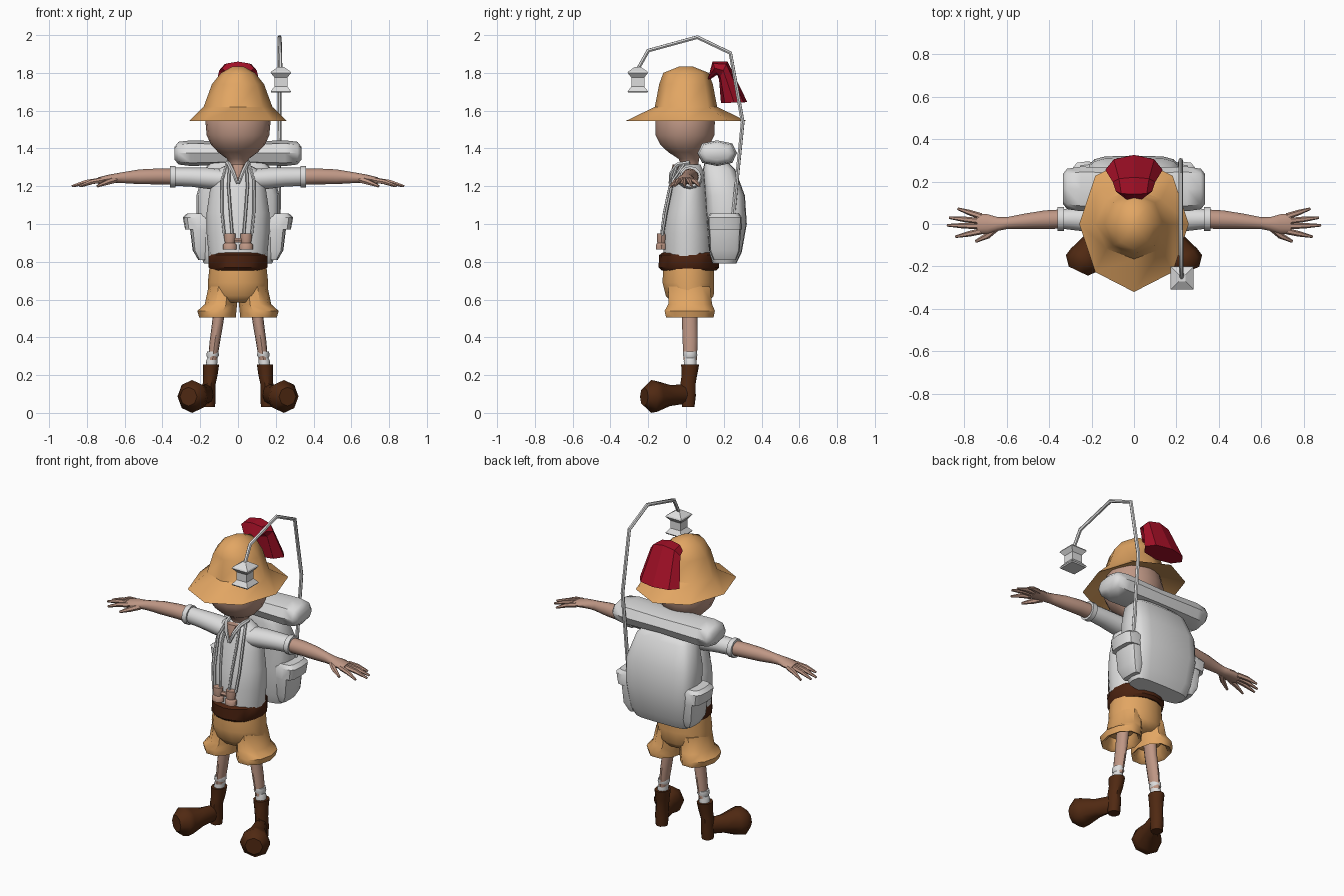
import bpy, bmesh, math
from mathutils import Vector

COLORS = {
    "tan_cloth": (0.76, 0.38, 0.125), "white_cloth": (0.72, 0.72, 0.72),
    "skin": (0.52, 0.31, 0.235), "boot_brown": (0.08, 0.022, 0.006),
    "belt_brown": (0.07, 0.016, 0.005), "plume_red": (0.37, 0.005, 0.02),
}
MATS = {}
for key, c in COLORS.items():
    MATS[key] = bpy.data.materials.new(key)
    MATS[key].diffuse_color = (*c, 1)


def finish(ob, mat, mirror, angle):
    me = ob.data
    me.materials.clear()
    me.materials.append(MATS[mat])
    for p in me.polygons:
        p.use_smooth = True
    me.set_sharp_from_angle(angle=math.radians(angle))
    if mirror:
        m = ob.modifiers.new("Mirror", "MIRROR")
        m.use_mirror_merge = False
    return ob


def loft(name, rings, mat, n=12, u=(1, 0, 0), v=(0, 1, 0), power=1.0,
         caps=(True, True), mirror=False, angle=40):
    """Skin elliptical rings (x, y, z, radius_u, radius_v[, own v direction])."""
    bm = bmesh.new()
    loops = []
    pw = lambda t: math.copysign(abs(t) ** power, t) if abs(t) > 1e-6 else 0
    for r in rings:
        vd = Vector(r[5]) if len(r) > 5 else Vector(v)
        loop = []
        for i in range(n):
            t = 2 * math.pi * i / n
            loop.append(bm.verts.new(Vector(r[:3]) + Vector(u) * r[3] * pw(math.cos(t))
                                     + vd * r[4] * pw(math.sin(t))))
        loops.append(loop)
    for a, b in zip(loops, loops[1:]):
        for i in range(n):
            j = (i + 1) % n
            bm.faces.new((a[i], a[j], b[j], b[i]))
    if caps[0]:
        bm.faces.new(loops[0][::-1])
    if caps[1]:
        bm.faces.new(loops[-1])
    bmesh.ops.recalc_face_normals(bm, faces=bm.faces)
    me = bpy.data.meshes.new(name)
    bm.to_mesh(me)
    bm.free()
    ob = bpy.data.objects.new(name, me)
    bpy.context.collection.objects.link(ob)
    return finish(ob, mat, mirror, angle)


def tube(name, pts, mat, mirror=False):
    """Round tube through points (x, y, z, radius)."""
    cu = bpy.data.curves.new(name, "CURVE")
    cu.dimensions = "3D"
    cu.bevel_depth = 1.0
    cu.bevel_resolution = 1
    cu.use_fill_caps = True
    sp = cu.splines.new("POLY")
    sp.points.add(len(pts) - 1)
    for p, q in zip(sp.points, pts):
        p.co = (*q[:3], 1)
        p.radius = q[3]
    ob = bpy.data.objects.new(name, cu)
    bpy.context.collection.objects.link(ob)
    bpy.ops.object.select_all(action="DESELECT")
    ob.select_set(True)
    bpy.context.view_layer.objects.active = ob
    bpy.ops.object.convert(target="MESH")
    return finish(bpy.context.object, mat, mirror, 50)


X, Y, Z = (1, 0, 0), (0, 1, 0), (0, 0, 1)

# Head and neck
loft("head", [(0, .02, 1.22, .04, .045), (0, .02, 1.31, .044, .046), (0, .015, 1.345, .058, .055),
              (0, 0, 1.38, .105, .095), (0, -.005, 1.42, .143, .133), (0, -.005, 1.47, .166, .158),
              (0, -.005, 1.54, .172, .16), (0, -.005, 1.62, .15, .145)], "skin", 18)

# Sun hat with brim, hollow underneath
loft("hat", [(0, 0, 1.60, .15, .145), (0, 0, 1.545, .258, .32), (0, 0, 1.62, .182, .165),
             (0, 0, 1.74, .138, .142), (0, 0, 1.80, .09, .12), (0, 0, 1.834, .03, .035)],
     "tan_cloth", 8, caps=(False, True), angle=45)

# Plume folding over the back of the hat: (outer y, z), (inner y, z), half width
plume = []
for (y0, z0), (y1, z1), w in [((.125, 1.80), (.112, 1.755), .04), ((.14, 1.86), (.165, 1.79), .085),
                              ((.22, 1.86), (.175, 1.765), .10), ((.325, 1.645), (.185, 1.64), .135)]:
    plume.append((0, (y0 + y1) / 2, (z0 + z1) / 2, w, .5, (0, y0 - y1, z0 - z1)))
loft("plume", plume, "plume_red", 8, angle=20)

# Shirt, sleeves and cuffs
loft("shirt", [(0, .01, .83, .155, .13), (0, .01, .95, .166, .13), (0, .01, 1.06, .166, .118),
               (0, .018, 1.17, .15, .10), (0, .02, 1.24, .14, .085), (0, .022, 1.285, .115, .07),
               (0, .022, 1.315, .055, .055)], "white_cloth", 18, angle=60)
loft("sleeve", [(.07, .02, 1.235, .07, .055), (.16, .02, 1.242, .06, .056), (.25, .022, 1.248, .055, .05),
                (.34, .024, 1.25, .046, .048)], "white_cloth", 12, Y, Z, mirror=True)
loft("sleeve_cuff", [(.33, .024, 1.25, .046, .046), (.33, .024, 1.25, .057, .056),
                     (.36, .024, 1.25, .057, .056), (.36, .024, 1.25, .046, .046)],
     "white_cloth", 12, Y, Z, mirror=True)

# Open collar: skin wedge and rolled edges
loft("chest_opening", [(0, -.05, 1.315, .042, .02), (0, -.06, 1.275, .022, .02), (0, -.07, 1.23, .002, .012)],
     "skin", 8)
tube("collar", [(.055, .02, 1.325, .012), (.046, -.045, 1.315, .012), (.024, -.078, 1.27, .011),
                (.003, -.085, 1.215, .007)], "white_cloth", True)

# Binoculars and their cords
tube("cord_outer", [(.06, -.01, 1.315, .008), (.085, -.07, 1.23, .008), (.084, -.105, 1.06, .008),
                    (.072, -.125, .94, .008)], "white_cloth", True)
tube("cord_inner", [(.045, -.05, 1.30, .008), (.05, -.085, 1.20, .008), (.04, -.115, 1.06, .008),
                    (.03, -.13, .94, .008)], "white_cloth", True)
loft("binocular_barrel", [(.043, -.13, .865, .036, .03), (.043, -.13, .89, .036, .03),
                          (.043, -.13, .90, .026, .023), (.043, -.13, .925, .03, .026),
                          (.043, -.13, .95, .03, .024)], "skin", 10, mirror=True)
loft("binocular_bridge", [(-.03, -.13, .915, .012, .014), (.03, -.13, .915, .012, .014)], "skin", 6, Y, Z)

# Arms, hands and fingers
loft("arm", [(.33, .024, 1.25, .045, .043), (.42, .02, 1.252, .044, .042), (.52, .012, 1.25, .036, .039),
             (.60, .004, 1.246, .028, .03), (.64, 0, 1.243, .032, .026), (.69, 0, 1.238, .046, .022),
             (.74, 0, 1.23, .046, .017)], "skin", 12, Y, Z, mirror=True)
FINGERS = [(.72, .036, .83, .072), (.73, .014, .87, .03), (.73, -.010, .88, -.006), (.72, -.034, .84, -.06)]
for i, (x0, y0, x1, y1) in enumerate(FINGERS):
    tube(f"finger_{i + 1}", [(x0, y0, 1.232, .015), ((x0 + x1) / 2, (y0 + y1) / 2, 1.222, .013),
                             (x1, y1, 1.20, .006)], "skin", True)
tube("thumb", [(.65, -.018, 1.235, .018), (.69, -.055, 1.222, .015), (.745, -.082, 1.20, .007)], "skin", True)

# Belt
loft("belt", [(0, .015, .755, .145, .145), (0, .015, .77, .155, .16), (0, .015, .835, .155, .158),
              (0, .015, .848, .145, .14)], "belt_brown", 16)

# Shorts with turned-up leg cuffs
loft("shorts", [(0, .015, .78, .15, .138), (0, .012, .69, .16, .14), (0, .02, .62, .16, .13),
                (0, .02, .585, .11, .10)], "tan_cloth", 14, angle=50)
loft("shorts_leg", [(.08, .018, .67, .076, .115), (.09, .022, .575, .086, .122), (.112, .02, .54, .103, .14),
                    (.108, .02, .505, .098, .132), (.105, .02, .515, .08, .11), (.10, .02, .57, .06, .09)],
     "tan_cloth", 10, mirror=True, angle=45)

# Legs and socks
loft("leg", [(.095, .02, .60, .034, .042), (.107, .02, .48, .03, .041), (.122, .022, .38, .028, .04),
             (.135, .022, .28, .024, .035)], "skin", 12, mirror=True)
loft("sock", [(.142, .022, .23, .03, .033), (.139, .022, .275, .03, .034), (.136, .022, .29, .026, .031),
              (.134, .022, .305, .034, .038), (.134, .022, .325, .03, .036)], "white_cloth", 12, mirror=True)

# Boots: shaft plus bulbous foot turned outward
loft("boot_shaft", [(.155, .012, .03, .034, .034), (.155, .012, .09, .036, .042), (.153, .01, .15, .034, .042),
                    (.146, .018, .20, .038, .043), (.143, .022, .255, .043, .05)],
     "boot_brown", 10, mirror=True)
loft("boot_foot", [(.15, .025, .095, .025, .035), (.165, -.02, .098, .038, .052), (.195, -.085, .092, .052, .056),
                   (.228, -.15, .087, .078, .08), (.243, -.183, .087, .086, .087), (.262, -.222, .086, .05, .05)],
     "boot_brown", 8, (.9, .43, 0), Z, mirror=True, angle=50)

# Backpack: (low y, high y, z, half width)
pack = [(0, (a + b) / 2, z, w, (b - a) / 2) for a, b, z, w in
        [(.14, .265, .79, .18), (.12, .295, .85, .205), (.11, .322, 1.0, .22), (.10, .312, 1.15, .22),
         (.09, .26, 1.29, .18), (.10, .22, 1.33, .14)]]
loft("backpack", pack, "white_cloth", 16, power=.5, angle=45)
loft("side_pocket", [(.19, .205, .81, .02, .06), (.20, .205, .86, .04, .08), (.205, .205, .98, .05, .085)],
     "white_cloth", 12, power=.55, mirror=True)
loft("pocket_flap", [(.215, .205, .97, .065, .088), (.22, .205, 1.035, .072, .09), (.21, .205, 1.055, .06, .075)],
     "white_cloth", 12, power=.55, mirror=True)

# Bedroll on top of the backpack
loft("bedroll", [(x, .165, 1.375, a, b) for x, a, b in
                 [(-.335, .07, .035), (-.315, .095, .06), (-.25, .105, .068), (0, .10, .06),
                  (.25, .105, .068), (.315, .095, .06), (.335, .07, .035)]],
     "white_cloth", 8, Y, Z, power=.8, angle=45)

# Bent pole carrying a lantern
tube("lantern_pole", [(.215, .25, 1.04, .011), (.22, .30, 1.54, .011), (.22, .235, 1.905, .011),
                      (.22, .06, 1.989, .011), (.222, -.20, 1.918, .011), (.225, -.255, 1.82, .010)],
     "white_cloth")
loft("lantern", [(.227, -.255, z, r, r) for z, r in
                 [(1.695, .05), (1.702, .054), (1.728, .034), (1.775, .034), (1.80, .054), (1.808, .05),
                  (1.832, .015)]], "white_cloth", 4, (1, 1, 0), (-1, 1, 0), angle=25)
